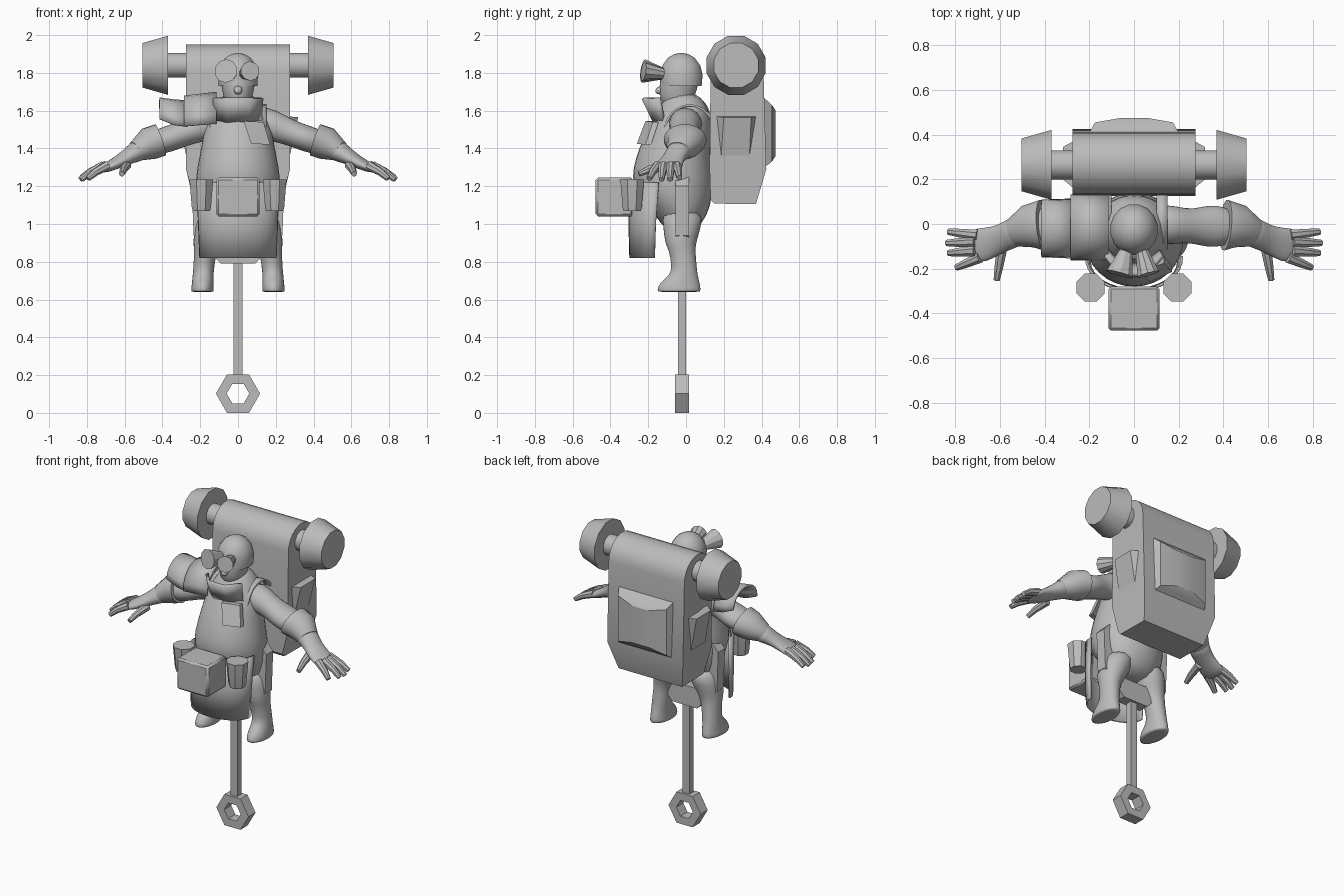
import bpy, bmesh, math
from mathutils import Vector as V

old = bpy.data.objects.get("Cube")
if old:
    bpy.data.objects.remove(old, do_unlink=True)

grey = bpy.data.materials.new("plain grey")
grey.use_nodes = True
grey.diffuse_color = (.5, .5, .5, 1)
grey.node_tree.nodes["Principled BSDF"].inputs["Base Color"].default_value = (.5, .5, .5, 1)
X, Y, Z = V((1, 0, 0)), V((0, 1, 0)), V((0, 0, 1))


def finish(name, bm, soft=False, mirror=False, thick=0, bevel=0):
    """Turn a bmesh into a shaded object with the usual modifiers."""
    bmesh.ops.remove_doubles(bm, verts=bm.verts, dist=.0001)
    bmesh.ops.recalc_face_normals(bm, faces=bm.faces)
    mesh = bpy.data.meshes.new(name)
    bm.to_mesh(mesh)
    bm.free()
    mesh.materials.append(grey)
    mesh.shade_smooth()
    if not soft:
        mesh.set_sharp_from_angle(angle=math.radians(33))
    ob = bpy.data.objects.new(name, mesh)
    bpy.context.collection.objects.link(ob)
    if mirror:
        ob.modifiers.new("mirror", "MIRROR").use_mirror_merge = False
    if thick:
        ob.modifiers.new("thickness", "SOLIDIFY").thickness = thick
    if bevel:
        ob.modifiers.new("bevel", "BEVEL").width = bevel
    if soft:
        sub = ob.modifiers.new("smooth", "SUBSURF")
        sub.levels = sub.render_levels = 1
    return ob


def skin(bm, rings, closed):
    for a, b in zip(rings, rings[1:]):
        n = len(a)
        for i in range(n if closed else n - 1):
            j = (i + 1) % n
            bm.faces.new((a[i], a[j], b[j], b[i]))


def tube(name, rows, n=16, upright=False, **kw):
    """Capped loft through rows of (x, y, z, width, height)."""
    bm, rings = bmesh.new(), []
    pts = [V(r[:3]) for r in rows]
    for k, r in enumerate(rows):
        t = Z if upright else (pts[min(k + 1, len(pts) - 1)] - pts[max(k - 1, 0)]).normalized()
        u = (Y if upright else Z).cross(t).normalized()
        v = t.cross(u)
        ring = []
        for i in range(n):
            a = math.tau * (i + .5) / n
            ring.append(bm.verts.new(pts[k] + u * r[3] * math.cos(a) + v * r[-1] * math.sin(a)))
        rings.append(ring)
    skin(bm, rings, True)
    bm.faces.new(rings[0])
    bm.faces.new(rings[-1])
    return finish(name, bm, **kw)


def sheet(name, rows, half, n, **kw):
    """Curved sheet through arcs given as (centre, side vector, crown vector)."""
    bm, rings = bmesh.new(), []
    for c, u, v in rows:
        angles = [math.radians(half) * (2 * i / n - 1) for i in range(n + 1)]
        rings.append([bm.verts.new(V(c) + u * math.sin(a) + v * math.cos(a)) for a in angles])
    skin(bm, rings, False)
    return finish(name, bm, **kw)


def prism(name, pts, u, v, w, lo, hi, **kw):
    """Outline in the u, v plane pushed along w."""
    bm = bmesh.new()
    ends = [[bm.verts.new(u * a + v * b + w * d) for a, b in pts] for d in (lo, hi)]
    skin(bm, ends, True)
    for e in ends:
        bm.faces.new(e)
    return finish(name, bm, **kw)


def hull(name, pts, **kw):
    bm = bmesh.new()
    vs = [bm.verts.new(p) for p in pts]
    bmesh.ops.convex_hull(bm, input=vs)
    bmesh.ops.dissolve_limit(bm, angle_limit=.02, verts=bm.verts, edges=bm.edges)
    return finish(name, bm, **kw)


# Torso and head
tube("torso", [(0, y, z, a, b) for z, y, a, b in (
    (.95, -.03, .13, .08), (1.05, -.02, .2, .14), (1.15, -.06, .225, .205), (1.25, -.075, .23, .22),
    (1.35, -.07, .21, .2), (1.45, -.05, .19, .185), (1.55, -.02, .18, .155),
    (1.62, -.01, .13, .13), (1.7, -.02, .08, .08))], upright=True, soft=True)
tube("head", [(0, y, z, a, b) for z, y, a, b in (
    (1.6, -.03, .06, .07), (1.66, -.05, .075, .09), (1.72, -.04, .088, .105),
    (1.8, -.03, .1, .105), (1.86, -.02, .07, .08))], upright=True, soft=True)
tube("nose", [(0, -.12, 1.735, .02), (0, -.145, 1.71, .028), (0, -.14, 1.685, .018)],
     n=8, upright=True, soft=True)
tube("hood", [(0, y, z, a, b) for z, y, a, b in (
    (1.73, -.025, .104, .11), (1.79, -.025, .108, .115), (1.84, -.025, .097, .102),
    (1.88, -.025, .068, .072), (1.9, -.025, .035, .037), (1.905, -.025, .008, .008))], upright=True)
for side, name, r in ((-1, "right_goggle", .063), (1, "left_goggle", .052)):
    tube(name, [(side * .035, -.12, 1.795, .03), (side * .064, -.225, 1.81, r)], n=10)
sheet("collar", [((0, -.09, 1.545), X * .115, Y * -.075), ((0, -.1, 1.67), X * .125, Y * -.13)],
      75, 3, thick=.02)

# Arms, gloves and fingers
tube("arms", [(.08, 0, 1.54, .1, .1), (.19, -.005, 1.52, .085, .085), (.26, -.01, 1.49, .075, .07),
              (.34, -.01, 1.46, .1, .07), (.4, -.01, 1.44, .09, .07), (.47, -.02, 1.42, .06, .06)],
     soft=True, mirror=True)
tube("glove_cuffs", [(.41, -.005, 1.445, .115, .088), (.47, -.01, 1.425, .098, .088),
                     (.54, -.04, 1.385, .065, .055)], mirror=True)
tube("hands", [(.5, -.02, 1.405, .08, .07), (.56, -.05, 1.37, .062, .048), (.62, -.075, 1.335, .065, .035),
               (.68, -.095, 1.305, .08, .028), (.73, -.1, 1.285, .075, .02)], soft=True, mirror=True)
fingers = (("little", .7, -.05, .83, -.035, 1.245), ("ring", .71, -.08, .838, -.085, 1.235),
           ("middle", .71, -.12, .83, -.13, 1.235), ("index", .69, -.15, .795, -.195, 1.24),
           ("thumb", .59, -.1, .615, -.25, 1.265))
for name, x, y, tx, ty, tz in fingers:
    base, tip = V((x, y, 1.31)), V((tx, ty, tz))
    mid = base.lerp(tip, .6) + Z * .008
    tube(name + "_fingers", [(*base, .026), (*mid, .021), (*tip, .015)], n=8, mirror=True)

# Legs with boots
tube("legs", [(.11, -.02, 1.08, .1, .12), (.135, -.02, .98, .1, .1), (.16, -.03, .9, .078, .085),
              (.172, -.02, .86, .062, .07), (.18, -.01, .78, .056, .068), (.185, -.01, .73, .056, .072),
              (.187, -.035, .69, .058, .11), (.188, -.037, .645, .062, .118), (.188, -.037, .64, .06, .115)],
     upright=True, soft=True, mirror=True)

# Apron, pouches and pocket
sheet("apron", [((0, -.17, .82), X * .205, Y * -.13), ((0, -.165, 1), X * .212, Y * -.14),
                ((0, -.15, 1.22), X * .22, Y * -.155)], 92, 16, thick=.012)
prism("belt_box", [(-.115, 1.04), (.115, 1.04), (.115, 1.245), (-.115, 1.245)],
      X, Z, Y, -.478, -.28, bevel=.012)
tube("belt_pouches", [(.194, -.285, 1.07, .05, .05), (.194, -.285, 1.09, .055, .055),
                      (.194, -.285, 1.235, .068, .068)], n=8, upright=True, mirror=True)
hull("chest_pocket", [(x, y + d, z) for d in (0, .03) for x, y, z in (
    (.03, -.215, 1.545), (.135, -.175, 1.54), (.17, -.215, 1.42), (.07, -.26, 1.425))])

# Shoulder plates on the right arm
sheet("inner_shoulder_plate", [((-.115, -.015, 1.545), Y * .15, Z * .155),
                               ((-.285, -.015, 1.53), Y * .148, Z * .15)], 95, 10, thick=.015)
sheet("outer_shoulder_plate", [((-.27, -.02, 1.52), Y * .135, Z * .135),
                               ((-.34, -.02, 1.53), Y * .132, Z * .13),
                               ((-.415, -.02, 1.56), Y * .13, Z * .11)], 92, 10, thick=.015)

# Backpack with rounded top and narrowed base
arc = [math.radians(a) for a in range(0, 181, 15)]
side = [(.13, 1.13), (.15, 1.108), (.37, 1.105), (.425, 1.29)]
side += [(.27 + .14 * math.cos(a), 1.81 + .14 * math.sin(a)) for a in arc] + [(.125, 1.29)]
pack = prism("backpack", side, Y, Z, X, -.275, .275)
for v in pack.data.vertices:
    if v.co.z < 1.2:
        v.co.x *= .84
hull("back_panel", [(s * x, y, z) for s in (-1, 1) for x, y, z in (
    (.205, .4, 1.29), (.205, .4, 1.68), (.175, .455, 1.33), (.175, .455, 1.63),
    (.06, .475, 1.36), (.06, .475, 1.6))])
hull("side_pockets", [(.265, .155, 1.57), (.265, .375, 1.57), (.318, .2, 1.565), (.318, .345, 1.565),
                      (.27, .185, 1.34), (.27, .335, 1.34)], mirror=True)
tube("bedroll_axle", [(-.4, .265, 1.84, .067), (.4, .265, 1.84, .067)], n=12)
tube("axle_drums", [(.37, .265, 1.84, .162), (.505, .265, 1.84, .122)], n=12, mirror=True)
sheet("shoulder_straps", [((x, .02, 1.48), Y * .14, Z * .155) for x in (.1, .15)],
      80, 10, thick=.012, mirror=True)

# Wrench: forked jaw, handle and ring end
jaw = [(.09, .79), (.235, .94), (.245, 1.2), (.2, 1.25), (.17, 1.2), (.16, 1), (.07, .92)]
prism("wrench_jaw", jaw + [(-a, b) for a, b in reversed(jaw)], X, Z, Y, -.055, .015)
prism("wrench_handle", [(-.024, .19), (.024, .19), (.024, .85), (-.024, .85)], X, Z, Y, -.042, 0)
ring = [(-.058, .117), (.015, .117), (.015, .06), (-.058, .06), (-.058, .117)]
sheet("wrench_ring", [((0, y, .102), Z * r, X * r) for y, r in ring], 180, 6)
